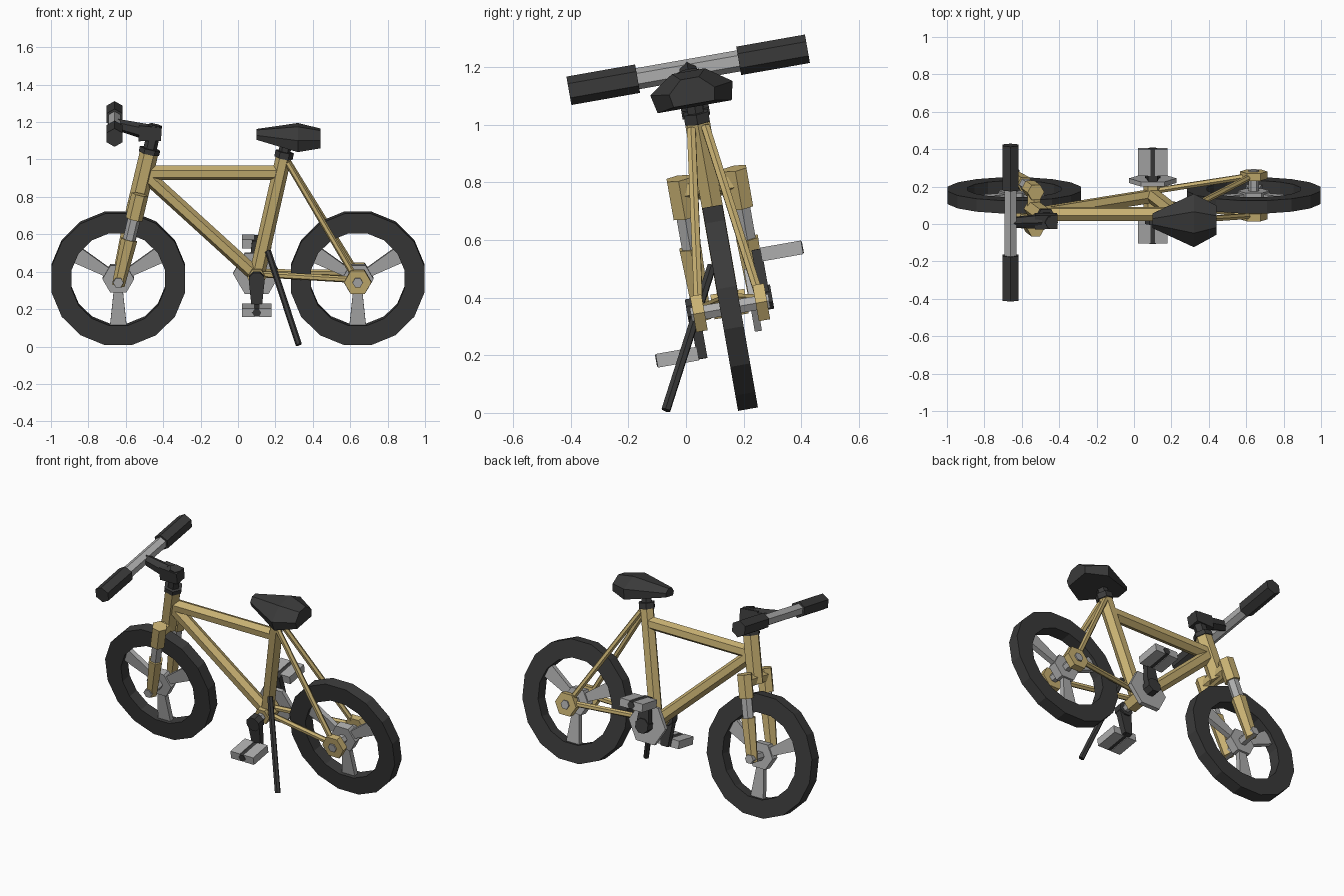
import bpy, bmesh
from math import pi, sin, cos, radians
from mathutils import Vector, Matrix

if "Cube" in bpy.data.objects:
    bpy.data.objects.remove(bpy.data.objects["Cube"])

# The whole bicycle is built upright, then leans over on its stand
LEAN = Matrix.Translation((0, 0.215, 0.013)) @ Matrix.Rotation(radians(10), 4, 'X')


def material(name, rgb):
    m = bpy.data.materials.new(name)
    m.use_nodes = True
    m.diffuse_color = (*rgb, 1)
    bsdf = m.node_tree.nodes["Principled BSDF"]
    bsdf.inputs["Base Color"].default_value = (*rgb, 1)
    bsdf.inputs["Roughness"].default_value = 0.7
    return m


GOLD = material("gold paint", (0.58, 0.44, 0.17))
METAL = material("light metal", (0.42, 0.42, 0.42))
BLACK = material("black rubber", (0.042, 0.042, 0.042))


def loft(name, rings, mat, loop=False):
    """Skin a list of equal-sized rings; loop joins the last to the first."""
    bm = bmesh.new()
    vs = [[bm.verts.new(p) for p in ring] for ring in rings]
    n = len(vs[0])
    pairs = list(zip(vs, vs[1:])) + ([(vs[-1], vs[0])] if loop else [])
    for a, b in pairs:
        for i in range(n):
            j = (i + 1) % n
            bm.faces.new((a[i], a[j], b[j], b[i]))
    if not loop:
        bm.faces.new(vs[0])
        bm.faces.new(vs[-1])
    bmesh.ops.recalc_face_normals(bm, faces=bm.faces)
    me = bpy.data.meshes.new(name)
    bm.to_mesh(me)
    bm.free()
    me.materials.append(mat)
    ob = bpy.data.objects.new(name, me)
    bpy.context.collection.objects.link(ob)
    ob.matrix_basis = LEAN
    return ob


def axes(p, q):
    d = (q - p).normalized()
    u = Vector((1, 0, 0)) if abs(d.y) > 0.9 else Vector((0, 1, 0))
    w = d.cross(u).normalized()
    return w.cross(d), w


def tube(name, p, q, r1, mat, r2=None, sides=6, spin=pi / 6):
    p, q = Vector(p), Vector(q)
    u, w = axes(p, q)
    angles = [spin + 2 * pi * i / sides for i in range(sides)]
    loft(name, [[c + r * (cos(a) * u + sin(a) * w) for a in angles]
                for c, r in ((p, r1), (q, r2 or r1))], mat)


def bar(name, p, q, w1, w2, thick, mat):
    """Flat tapered bar: widths lie in the wheel plane, thickness across it."""
    p, q = Vector(p), Vector(q)
    u, w = axes(p, q)
    corners = ((1, 1), (-1, 1), (-1, -1), (1, -1))
    loft(name, [[c + u * s * thick / 2 + w * t * width / 2 for s, t in corners]
                for c, width in ((p, w1), (q, w2))], mat)


def across(name, x, z, y1, y2, r, mat, sides=6, spin=0):
    tube(name, (x, y1, z), (x, y2, z), r, mat, sides=sides, spin=spin)


HUB_Z = 0.357
AXLE_X = 0.64

# Wheels: faceted tyre, three flared spokes, hub and axle
for end, x in (("front", -AXLE_X), ("rear", AXLE_X)):
    profile = ((0.255, -0.035), (0.364, -0.035), (0.364, 0.035), (0.255, 0.035))
    rings = []
    for i in range(16):
        a = 2 * pi * (i + 0.5) / 16
        rings.append([(x + r * cos(a), y, HUB_Z + r * sin(a)) for r, y in profile])
    loft(end + "_tyre", rings, BLACK, loop=True)
    for i in range(3):
        a = -pi / 2 + i * 2 * pi / 3
        bar(f"{end}_spoke_{i}", (x, 0, HUB_Z),
            (x + 0.262 * cos(a), 0, HUB_Z + 0.262 * sin(a)), 0.035, 0.09, 0.03, METAL)
    across(end + "_hub", x, HUB_Z, -0.025, 0.025, 0.085, METAL)
    across(end + "_axle", x, HUB_Z, -0.138, 0.138, 0.028, METAL)


# Steering line, from the front axle up to the headset
def steer(z, y=0):
    return (-0.635 + 0.234 * (z - HUB_Z), y, z)


tube("head_tube", steer(0.76), steer(1.04), 0.05, GOLD)
tube("headset", steer(1.035), steer(1.062), 0.056, BLACK)
tube("stem_post", steer(1.06), steer(1.19), 0.036, BLACK)
bar("stem_clamp", (-0.53, 0, 1.15), (-0.41, 0, 1.145), 0.085, 0.07, 0.075, BLACK)
tube("stem_arm", (-0.5, 0, 1.155), (-0.66, 0, 1.195), 0.042, BLACK, 0.03)

# Handlebar and grips
BAR_X, BAR_Z = -0.66, 1.195
across("handlebar", BAR_X, BAR_Z, -0.2, 0.2, 0.037, METAL, spin=pi / 6)

# Fork
tube("fork_crown", steer(0.785, -0.1), steer(0.785, 0.1), 0.04, GOLD)

# Frame tubes
BRACKET = Vector((0.1, 0, 0.37))
SEAT_TOP = Vector((0.245, 0, 1.02))
tube("top_tube", (-0.48, 0, 0.93), (0.225, 0, 0.93), 0.039, GOLD)
tube("down_tube", (-0.485, 0, 0.91), BRACKET, 0.039, GOLD)
tube("seat_tube", BRACKET, SEAT_TOP, 0.042, GOLD)
across("bottom_bracket", BRACKET.x, BRACKET.z, -0.06, 0.06, 0.05, GOLD)
across("crank_spindle", BRACKET.x, BRACKET.z, -0.11, 0.11, 0.025, METAL)
across("chainring", BRACKET.x, BRACKET.z, 0.07, 0.095, 0.127, METAL)

# Seat post and saddle
tube("seat_collar", SEAT_TOP - Vector((0.002, 0, 0.01)), (0.25, 0, 1.045), 0.05, BLACK)
tube("seat_post", SEAT_TOP, (0.262, 0, 1.12), 0.032, BLACK)
saddle = []
for x, w, low, mid, top in ((0.10, 0.04, 1.115, 1.14, 1.165),
                            (0.32, 0.145, 1.065, 1.13, 1.19),
                            (0.44, 0.08, 1.075, 1.12, 1.165)):
    half = ((0.9 * w, low), (w, mid), (0.4 * w, top))
    saddle.append([(x, y, z) for y, z in half] + [(x, -y, z) for y, z in reversed(half)])
loft("saddle", saddle, BLACK)

# Paired parts on both sides; the cranks point opposite ways
for side, s in (("right", -1), ("left", 1)):
    across(side + "_grip", BAR_X, BAR_Z, s * 0.178, s * 0.42, 0.05, BLACK, spin=pi / 6)

    y = 0.1 * s
    tube(side + "_fork_upper", steer(0.695, y), steer(0.83, y), 0.046, GOLD)
    tube(side + "_fork_slider", steer(0.56, y), steer(0.71, y), 0.034, METAL)
    tube(side + "_fork_lower", steer(0.335, y), steer(0.585, y), 0.034, GOLD, 0.044)

    across(side + "_dropout", AXLE_X, HUB_Z, s * 0.09, s * 0.13, 0.073, GOLD)
    tube(side + "_seat_stay", (0.265, 0.025 * s, 0.99), (AXLE_X, 0.11 * s, HUB_Z), 0.017, GOLD)
    tube(side + "_chain_stay", (0.11, 0.03 * s, 0.385), (AXLE_X, 0.11 * s, HUB_Z + 0.01), 0.017, GOLD)

    px, pz = BRACKET.x, BRACKET.z + 0.15 * s
    across(side + "_crank_boss", px, BRACKET.z, s * 0.1, s * 0.15, 0.046, BLACK, sides=8, spin=pi / 8)
    bar(side + "_crank_arm", (px, 0.125 * s, BRACKET.z), (px, 0.125 * s, pz + 0.02 * s),
        0.085, 0.05, 0.035, BLACK)
    across(side + "_pedal_axle", px, pz, s * 0.11, s * 0.285, 0.024, BLACK)
    for part, dx in (("front", -0.046), ("rear", 0.046)):
        bar(f"{side}_pedal_{part}", (px + dx, 0.21 * s, pz - 0.024),
            (px + dx, 0.21 * s, pz + 0.024), 0.066, 0.066, 0.145, METAL)

# Kickstand
tube("kickstand", (0.16, -0.037, 0.511), (0.325, -0.281, 0.046), 0.017, BLACK)
